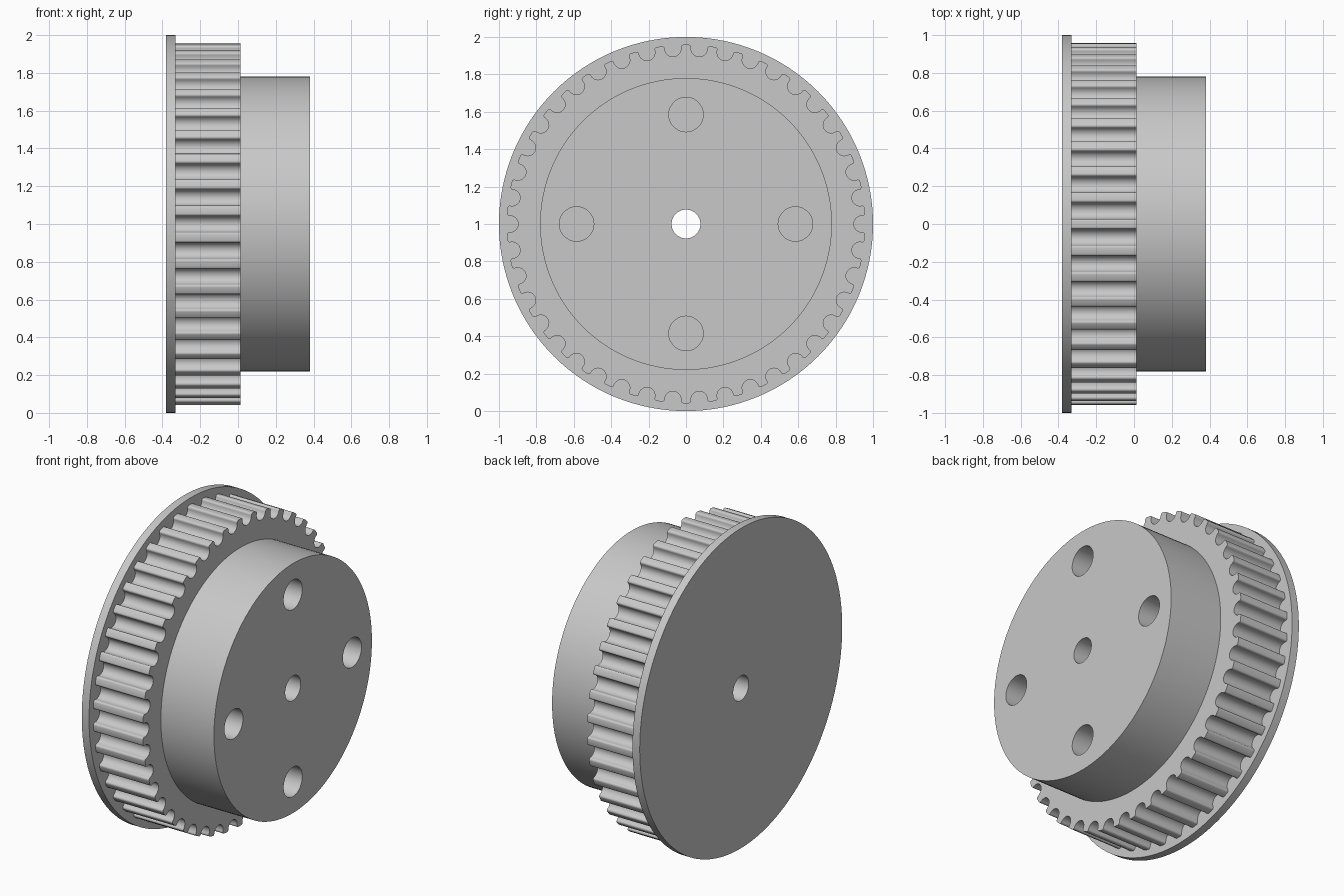
import bpy
import bmesh
from math import sin, cos, pi, radians

if "Cube" in bpy.data.objects:
    bpy.data.objects.remove(bpy.data.objects["Cube"], do_unlink=True)

TEETH = 42
TIP = 0.957          # tooth tip radius
DEPTH = 0.060        # groove depth
GROOVE = 0.0434      # groove floor radius
FILLET = 0.0125      # rounding of the tooth tips
AXIS_Z = 1.0

metal = bpy.data.materials.new("plain grey metal")
metal.use_nodes = True
GREY = (0.58, 0.58, 0.58, 1.0)
metal.diffuse_color = GREY
metal.node_tree.nodes["Principled BSDF"].inputs["Base Color"].default_value = GREY


def circle(radius, cy=0.0, cz=0.0, count=128):
    """Points of a circle in the plane across the axis."""
    return [(cy + radius * cos(2 * pi * i / count),
             cz + radius * sin(2 * pi * i / count)) for i in range(count)]


def arc(ct, cr, radius, start, end, steps):
    """Arc points as (sideways, outward) offsets."""
    angles = [radians(start + (end - start) * i / steps) for i in range(steps + 1)]
    return [(ct + radius * cos(a), cr + radius * sin(a)) for a in angles]


def toothed_outline():
    """Round-bottomed grooves with rounded tips, a tooth at the top."""
    side = GROOVE + FILLET
    groove = arc(-side, TIP - FILLET, FILLET, 90, 0, 4)
    groove += arc(0, TIP - DEPTH + GROOVE, GROOVE, 180, 360, 12)
    groove += arc(side, TIP - FILLET, FILLET, 180, 90, 4)
    outline = []
    for k in range(TEETH):
        a = 2 * pi * (k + 0.5) / TEETH
        outline += [(t * cos(a) + r * sin(a), r * cos(a) - t * sin(a))
                    for t, r in groove]
    return outline


def plate(name, loops, x0, x1):
    """Solid between x0 and x1: first loop is the rim, the others are holes."""
    bm = bmesh.new()
    caps = ([], [])
    for loop in loops:
        rings = [[bm.verts.new((x, y, z + AXIS_Z)) for y, z in loop] for x in (x0, x1)]
        n = len(loop)
        for cap, ring in zip(caps, rings):
            cap += [bm.edges.new((ring[i], ring[(i + 1) % n])) for i in range(n)]
        for i in range(n):
            j = (i + 1) % n
            bm.faces.new((rings[0][i], rings[0][j], rings[1][j], rings[1][i]))
    for cap in caps:
        bmesh.ops.triangle_fill(bm, edges=cap, use_beauty=True, normal=(1, 0, 0))
    bmesh.ops.recalc_face_normals(bm, faces=bm.faces[:])
    mesh = bpy.data.meshes.new(name)
    bm.to_mesh(mesh)
    bm.free()
    mesh.materials.append(metal)
    obj = bpy.data.objects.new(name, mesh)
    bpy.context.collection.objects.link(obj)
    bpy.ops.object.select_all(action='DESELECT')
    obj.select_set(True)
    bpy.context.view_layer.objects.active = obj
    bpy.ops.object.shade_smooth_by_angle(angle=radians(30))
    return obj


# Centre bore shared by every part, and four blind holes in the hub
bore = circle(0.077, count=64)
bolt_holes = [circle(0.092, 0.585 * y, 0.585 * z, 64)
              for y, z in ((1, 0), (0, 1), (-1, 0), (0, -1))]

plate("flange", [circle(1.0), bore], -0.38, -0.33)
plate("toothed_ring", [toothed_outline(), bore], -0.33, 0.013)
plate("hub", [circle(0.78), bore] + bolt_holes, 0.013, 0.38)
